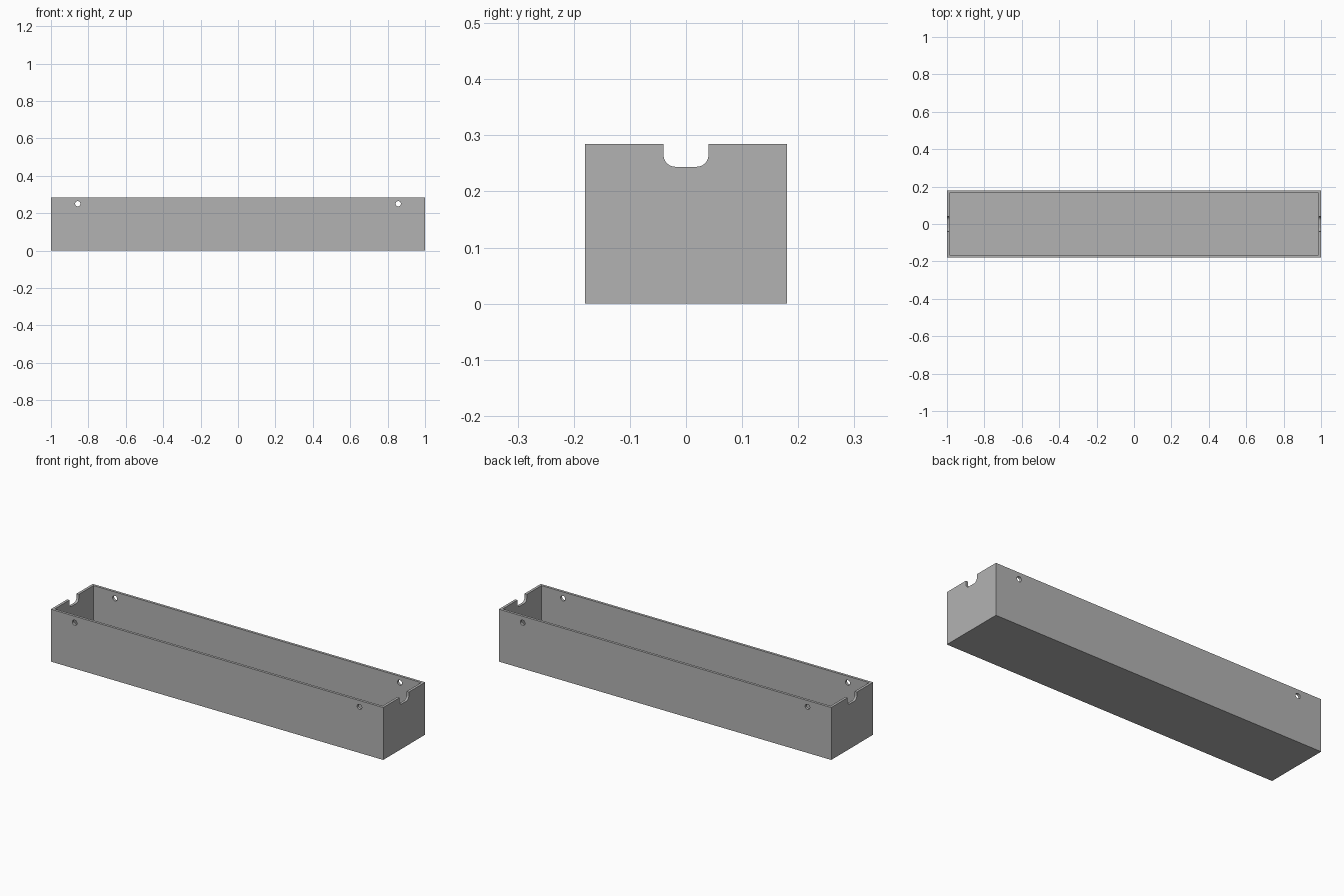
import bpy
import math

if "Cube" in bpy.data.objects:
    bpy.data.objects.remove(bpy.data.objects["Cube"], do_unlink=True)

LENGTH, WIDTH, HEIGHT = 2.0, 0.36, 0.285
WALL = 0.014
HOLE_X, HOLE_Z, HOLE_R = 0.857, 0.25, 0.014
NOTCH_W, NOTCH_Z, NOTCH_R = 0.08, 0.244, 0.021

grey = bpy.data.materials.new("plain grey")
grey.use_nodes = True
colour = (0.45, 0.45, 0.45, 1)
grey.diffuse_color = colour
grey.node_tree.nodes["Principled BSDF"].inputs["Base Color"].default_value = colour


def block(name, size, bottom):
    """Box centred on x and y, with its underside at the given height."""
    bpy.ops.mesh.primitive_cube_add(size=1, location=(0, 0, bottom + size[2] / 2))
    ob = bpy.context.object
    ob.name = name
    ob.scale = size
    bpy.ops.object.transform_apply(location=True, rotation=False, scale=True)
    ob.data.materials.append(grey)
    return ob


def cut(target, cutter):
    """Subtract the cutter from the target, then discard it."""
    cutter.hide_render = True
    mod = target.modifiers.new("cut", "BOOLEAN")
    mod.operation = "DIFFERENCE"
    mod.solver = "EXACT"
    mod.object = cutter
    bpy.context.view_layer.objects.active = target
    bpy.ops.object.modifier_apply(modifier=mod.name)
    bpy.data.objects.remove(cutter, do_unlink=True)


# Open tray with thin walls and floor
tray = block("tray", (LENGTH, WIDTH, HEIGHT), 0)
cut(tray, block("cavity", (LENGTH - 2 * WALL, WIDTH - 2 * WALL, HEIGHT), WALL))

# Round-bottomed notch in the top edge of both end walls
notch = block("notch", (LENGTH + 0.2, NOTCH_W, 0.1), NOTCH_Z)
bevel = notch.data.attributes.new("bevel_weight_edge", "FLOAT", "EDGE")
for edge in notch.data.edges:
    ends = [notch.data.vertices[i].co for i in edge.vertices]
    if all(v.z < HEIGHT for v in ends) and ends[0].x * ends[1].x < 0:
        bevel.data[edge.index].value = 1
rounding = notch.modifiers.new("rounding", "BEVEL")
rounding.limit_method = "WEIGHT"
rounding.width = NOTCH_R
rounding.segments = 8
bpy.context.view_layer.objects.active = notch
bpy.ops.object.modifier_apply(modifier=rounding.name)
cut(tray, notch)

# Screw holes through the front and back walls
for side in (-1, 1):
    bpy.ops.mesh.primitive_cylinder_add(
        vertices=32, radius=HOLE_R, depth=WIDTH + 0.2,
        location=(side * HOLE_X, 0, HOLE_Z), rotation=(math.pi / 2, 0, 0))
    drill = bpy.context.object
    drill.data.materials.append(grey)
    cut(tray, drill)

# Smooth the rounded cuts and keep the folds sharp
bpy.ops.object.select_all(action="DESELECT")
tray.select_set(True)
bpy.context.view_layer.objects.active = tray
bpy.ops.object.shade_smooth_by_angle(angle=math.radians(30))
